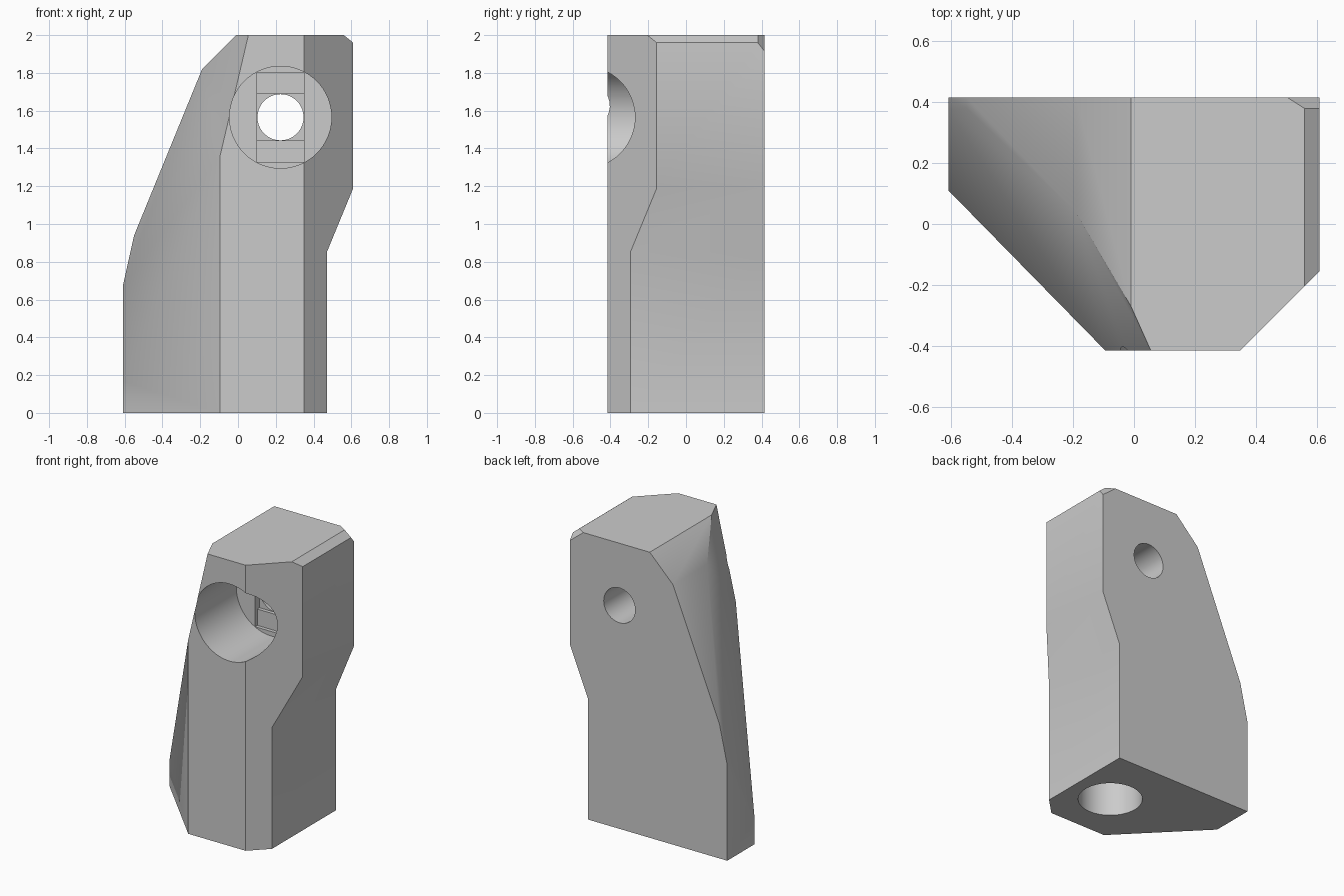
import bpy, bmesh, math
from mathutils import Vector

cube = bpy.data.objects.get("Cube")
if cube:
    bpy.data.objects.remove(cube, do_unlink=True)

grey = bpy.data.materials.new("plain grey")
grey.use_nodes = True
COLOUR = (0.6, 0.6, 0.6, 1)
grey.diffuse_color = COLOUR
grey.node_tree.nodes["Principled BSDF"].inputs["Base Color"].default_value = COLOUR

FRONT, BACK = -0.415, 0.415
HOLE_X, HOLE_Z = 0.225, 1.565


def add_object(name, bm):
    bmesh.ops.recalc_face_normals(bm, faces=bm.faces[:])
    mesh = bpy.data.meshes.new(name)
    bm.to_mesh(mesh)
    bm.free()
    obj = bpy.data.objects.new(name, mesh)
    bpy.context.collection.objects.link(obj)
    mesh.materials.append(grey)
    return obj


def slice_off(bm, point, normal):
    """Remove everything on the normal side of a plane and cap the cut."""
    geom = bm.verts[:] + bm.edges[:] + bm.faces[:]
    cut = bmesh.ops.bisect_plane(bm, geom=geom, plane_co=point, plane_no=normal,
                                 dist=0.0005, clear_outer=True)
    edges = [e for e in cut["geom_cut"] if isinstance(e, bmesh.types.BMEdge)]
    bmesh.ops.contextual_create(bm, geom=edges)


def plane_normal(a, b, c):
    return (Vector(b) - Vector(a)).cross(Vector(c) - Vector(a)).normalized()


# Body: side-to-side outline pulled from front to back
outline = [(-0.61, 0), (0.47, 0), (0.47, 0.85), (0.61, 1.19), (0.61, 1.96),
           (0.56, 2), (-0.01, 2), (-0.19, 1.82), (-0.55, 0.94), (-0.61, 0.67)]
bm = bmesh.new()
face = bm.faces.new([bm.verts.new((x, FRONT, z)) for x, z in outline])
pulled = bmesh.ops.extrude_face_region(bm, geom=[face])
bmesh.ops.translate(bm, vec=(0, BACK - FRONT, 0),
                    verts=[v for v in pulled["geom"] if isinstance(v, bmesh.types.BMVert)])

# Upright chamfers on both front corners
slice_off(bm, (-0.095, FRONT, 0), Vector((-1, -0.98, 0)).normalized())
slice_off(bm, (0.35, FRONT, 0), Vector((1, -1, 0)).normalized())

# Leaning facet on the upper front corner
a, b, c = (0.055, FRONT, 2), (-0.01, -0.27, 2), (-0.095, FRONT, 1.36)
slice_off(bm, a, plane_normal(a, b, c))

# Small clipped corner at the top of the back
a, b, c = (0.505, BACK, 2), (0.56, 0.38, 2), (0.61, 0.38, 1.96)
slice_off(bm, a, plane_normal(a, b, c))
body = add_object("bracket_body", bm)


def cylinder_cutter(name, radius, start, end):
    start, end = Vector(start), Vector(end)
    bm = bmesh.new()
    bmesh.ops.create_cone(bm, cap_ends=True, segments=64, radius1=radius,
                          radius2=radius, depth=(end - start).length)
    turn = (end - start).to_track_quat("Z", "Y").to_matrix()
    bmesh.ops.rotate(bm, verts=bm.verts, matrix=turn)
    bmesh.ops.translate(bm, verts=bm.verts, vec=(start + end) / 2)
    return add_object(name, bm)


def box_cutter(name, half_height, y0, y1):
    bm = bmesh.new()
    bmesh.ops.create_cube(bm, size=1)
    bmesh.ops.scale(bm, verts=bm.verts, vec=(0.248, y1 - y0, half_height * 2))
    bmesh.ops.translate(bm, verts=bm.verts, vec=(HOLE_X, (y0 + y1) / 2, HOLE_Z))
    return add_object(name, bm)


# Stepped bolt hole, front to back, and a blind socket underneath
floor = 0.045
cutters = [
    cylinder_cutter("bolt_head_recess", 0.27, (HOLE_X, -0.6, HOLE_Z), (HOLE_X, floor, HOLE_Z)),
    box_cutter("bolt_slot_step", 0.238, floor - 0.1, floor + 0.025),
    box_cutter("bolt_square_step", 0.124, floor - 0.1, floor + 0.05),
    cylinder_cutter("bolt_hole", 0.122, (HOLE_X, floor - 0.1, HOLE_Z), (HOLE_X, 0.6, HOLE_Z)),
    cylinder_cutter("base_socket", 0.208, (0.173, -0.033, -0.2), (0.173, -0.033, 0.6)),
]

bpy.ops.object.select_all(action="DESELECT")
bpy.context.view_layer.objects.active = body
body.select_set(True)
for cutter in cutters:
    mod = body.modifiers.new(cutter.name, "BOOLEAN")
    mod.operation = "DIFFERENCE"
    mod.solver = "EXACT"
    mod.object = cutter
    bpy.ops.object.modifier_apply(modifier=mod.name)
for cutter in cutters:
    bpy.data.objects.remove(cutter, do_unlink=True)

bpy.ops.object.shade_smooth_by_angle(angle=math.radians(30))
